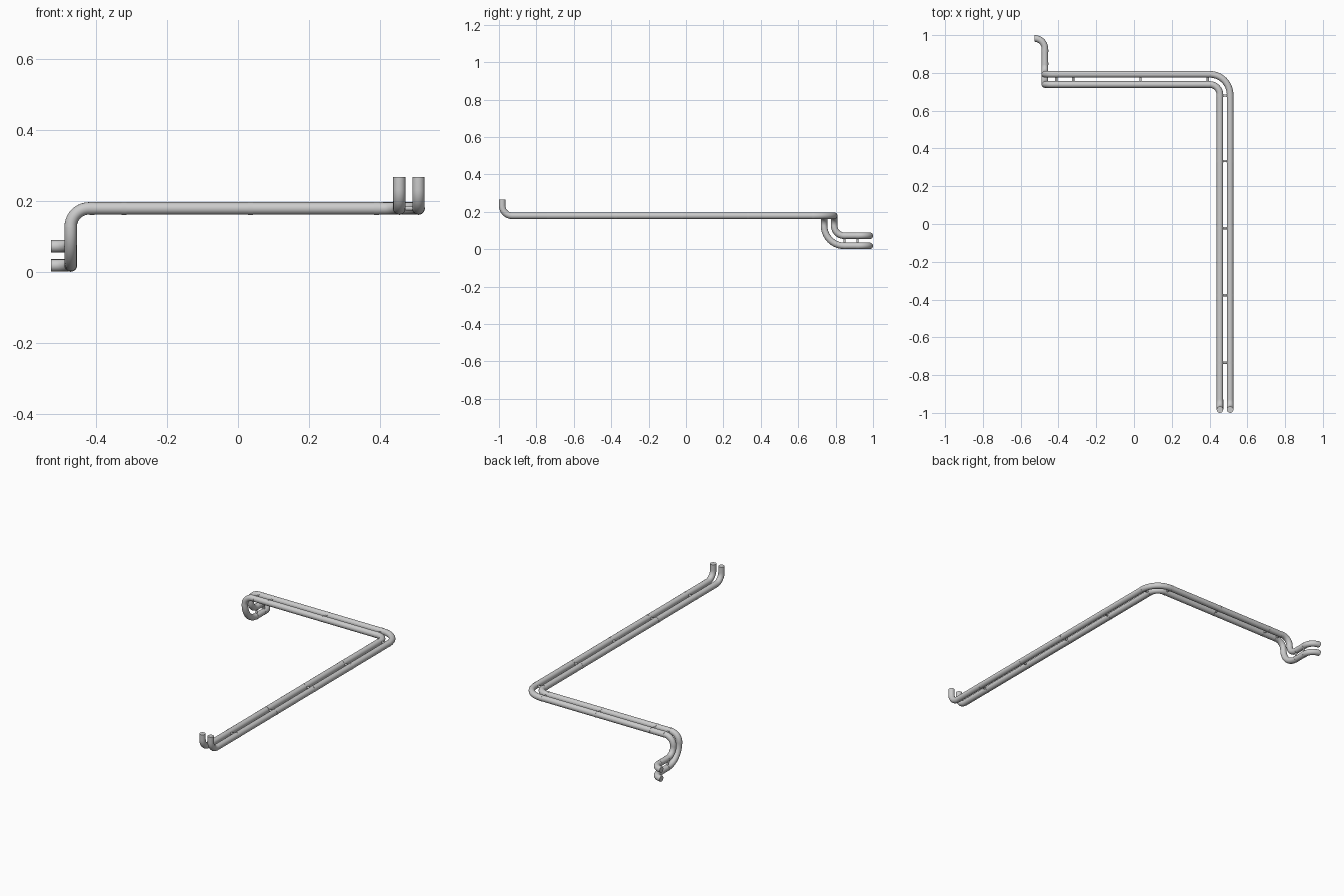
import bpy, math
from mathutils import Vector

if "Cube" in bpy.data.objects:
    bpy.data.objects.remove(bpy.data.objects["Cube"])

R = 0.0175            # pipe radius
ZT = 0.179            # height of the long horizontal run
X_IN, X_OUT = 0.455, 0.509
Y_IN, Y_OUT = 0.7385, 0.7925
Z_LO, Z_HI = 0.0182, 0.0722
XV = -0.472           # x of the drop at the far end


def fillet(corners, radii, steps=10):
    """Round each inner corner of a right-angled path with its own radius."""
    pts = [Vector(corners[0])]
    for i, r in enumerate(radii, start=1):
        p = Vector(corners[i])
        a = (Vector(corners[i - 1]) - p).normalized()
        b = (Vector(corners[i + 1]) - p).normalized()
        c = p + (a + b) * r
        for k in range(steps + 1):
            t = math.pi / 2 * k / steps
            pts.append(c - b * r * math.cos(t) - a * r * math.sin(t))
    pts.append(Vector(corners[-1]))
    return pts


def pipe(name, corners, radii):
    cu = bpy.data.curves.new(name, 'CURVE')
    cu.dimensions = '3D'
    cu.bevel_depth = R
    cu.bevel_resolution = 6
    cu.use_fill_caps = True
    pts = fillet(corners, radii)
    sp = cu.splines.new('POLY')
    sp.points.add(len(pts) - 1)
    for sp_pt, p in zip(sp.points, pts):
        sp_pt.co = (*p, 1)
    ob = bpy.data.objects.new(name, cu)
    bpy.context.collection.objects.link(ob)
    bpy.ops.object.select_all(action='DESELECT')
    bpy.context.view_layer.objects.active = ob
    ob.select_set(True)
    bpy.ops.object.convert(target='MESH')
    bpy.ops.object.shade_smooth_by_angle(angle=math.radians(40))


def rod(name, loc, axis, radius, depth):
    bpy.ops.mesh.primitive_cylinder_add(vertices=20, radius=radius, depth=depth, location=loc)
    ob = bpy.context.object
    ob.name = name
    ob.rotation_euler = Vector(axis).to_track_quat('Z', 'Y').to_euler()
    bpy.ops.object.shade_smooth_by_angle(angle=math.radians(40))


def clip(a, b, along):
    """Thin collar on each pipe plus the bar joining them."""
    a, b = Vector(a), Vector(b)
    rod("clip_collar", a, along, R + 0.0006, 0.014)
    rod("clip_collar", b, along, R + 0.0006, 0.014)
    rod("clip_bar", (a + b) / 2, b - a, 0.006, (b - a).length)


# Two parallel pipes following the same route
for name, x, y, z, r_corner, r_drop in (
        ("outer_pipe", X_OUT, Y_OUT, Z_HI, 0.108, 0.054),
        ("inner_pipe", X_IN, Y_IN, Z_LO, 0.054, 0.108)):
    pipe(name,
         [(x, -0.9825, 0.267), (x, -0.9825, ZT), (x, y, ZT), (XV, y, ZT),
          (XV, y, z), (XV, 0.9825, z), (-0.527, 0.9825, z)],
         [0.054, r_corner, 0.052, r_drop, 0.054])

# Clips along the long run, the cross run and the lower end
for y in (0.68, 0.333, -0.022, -0.377, -0.735):
    clip((X_IN, y, ZT), (X_OUT, y, ZT), (0, 1, 0))
for x in (0.391, 0.035, -0.322, -0.412):
    clip((x, Y_IN, ZT), (x, Y_OUT, ZT), (1, 0, 0))
for y in (0.848, 0.917):
    clip((XV, y, Z_LO), (XV, y, Z_HI), (0, 1, 0))
